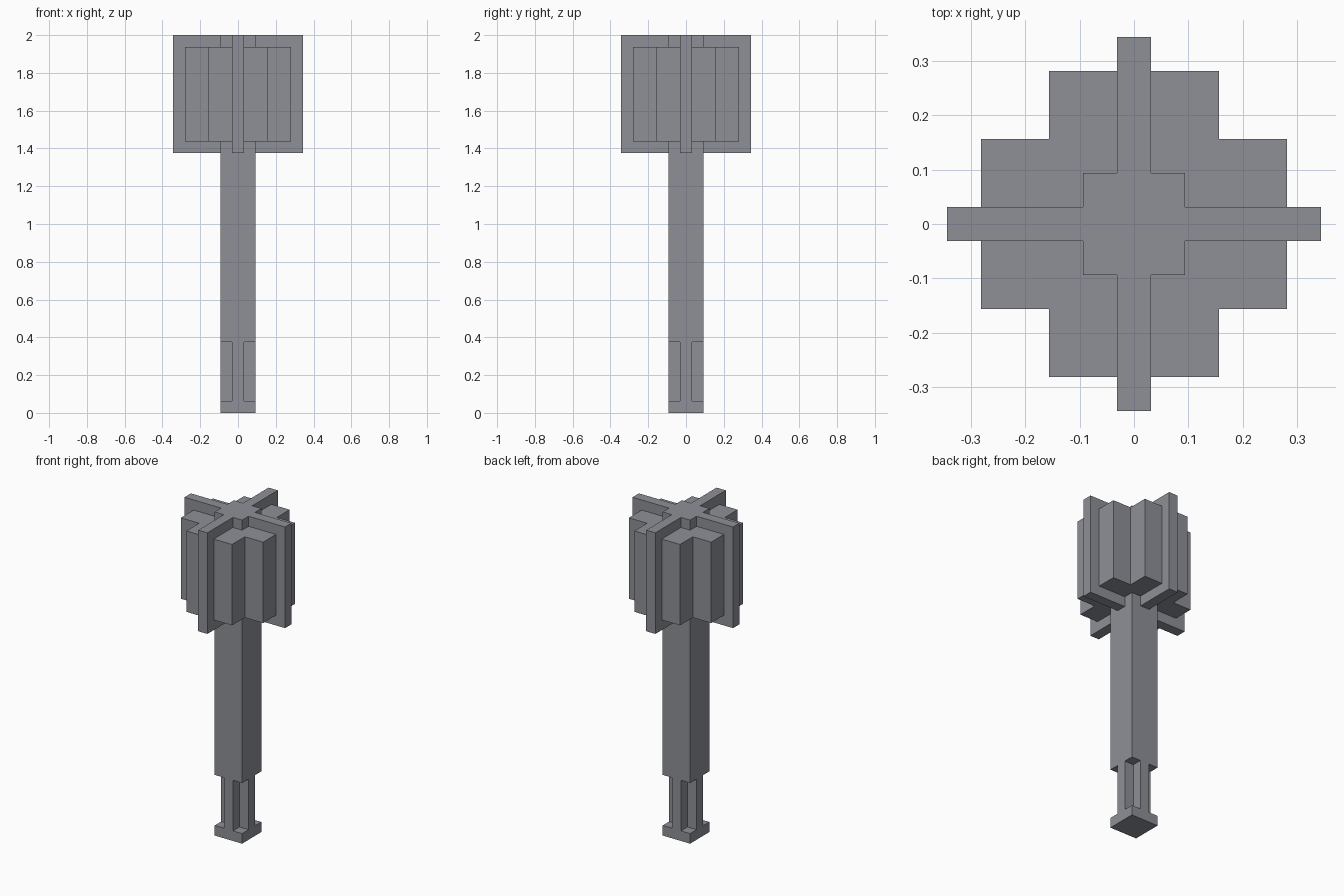
import bpy
import bmesh

UNIT = 1 / 32  # every dimension sits on this grid

cube = bpy.data.objects.get("Cube")
if cube:
    bpy.data.objects.remove(cube, do_unlink=True)

stone = bpy.data.materials.new("stone_grey")
stone.use_nodes = True
colour = (0.27, 0.28, 0.31, 1)
stone.diffuse_color = colour
stone.node_tree.nodes["Principled BSDF"].inputs["Base Color"].default_value = colour


def stepped_outline(steps):
    """Outline with four-fold symmetry, from the outer corners of one quadrant."""
    quadrant = []
    for i, (x, y) in enumerate(steps):
        quadrant.append((x, y))
        if i + 1 < len(steps):
            quadrant.append((steps[i + 1][0], y))
    outline = []
    for _ in range(4):
        outline += quadrant
        quadrant = [(-y, x) for x, y in quadrant]
    return outline


def prism(name, steps, bottom, top):
    """Extrude a stepped outline upwards between two heights."""
    bm = bmesh.new()
    base = bm.faces.new([bm.verts.new((x * UNIT, y * UNIT, bottom * UNIT))
                         for x, y in stepped_outline(steps)])
    raised = bmesh.ops.extrude_face_region(bm, geom=[base], use_keep_orig=True)
    verts = [v for v in raised["geom"] if isinstance(v, bmesh.types.BMVert)]
    bmesh.ops.translate(bm, verts=verts, vec=(0, 0, (top - bottom) * UNIT))
    bmesh.ops.recalc_face_normals(bm, faces=bm.faces)
    mesh = bpy.data.meshes.new(name)
    bm.to_mesh(mesh)
    bm.free()
    mesh.materials.append(stone)
    obj = bpy.data.objects.new(name, mesh)
    bpy.context.collection.objects.link(obj)


# Handle: square foot, cross-shaped grip with notched corners, square shaft
prism("pommel", [(3, 3)], 0, 2)
prism("grip", [(3, 1), (1, 3)], 2, 12)
prism("shaft", [(3, 3)], 12, 44)

# Head: square core with four thin fins, and the stepped mass between them
prism("head_fins", [(11, 1), (3, 3), (1, 11)], 44, 64)
prism("head_blocks", [(9, 5), (5, 9)], 46, 62)
